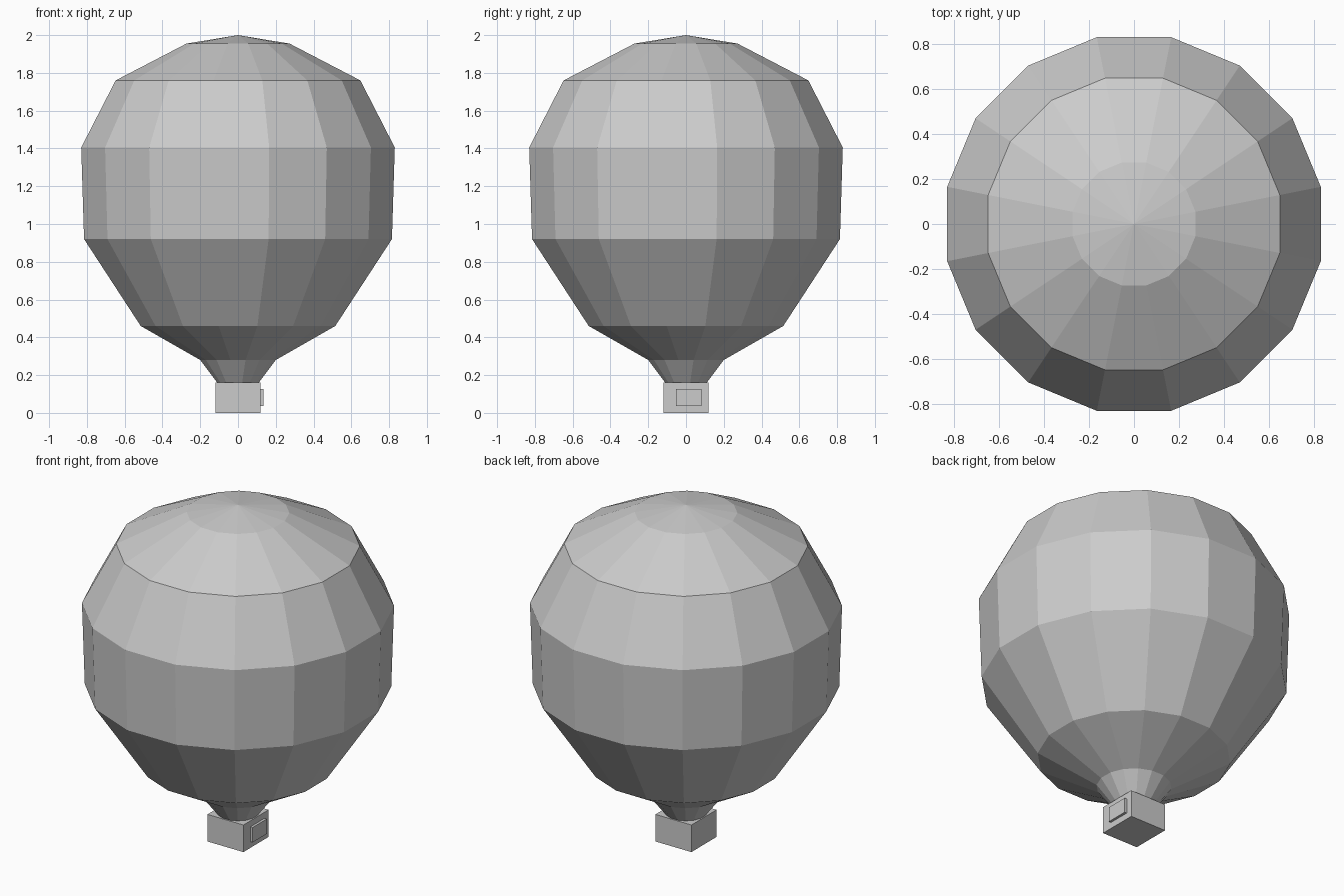
import bpy, bmesh, math
from mathutils import Matrix, Vector

if "Cube" in bpy.data.objects:
    bpy.data.objects.remove(bpy.data.objects["Cube"])

SIDES = 16


def finish(bm, name):
    bmesh.ops.recalc_face_normals(bm, faces=bm.faces)
    mesh = bpy.data.meshes.new(name)
    bm.to_mesh(mesh)
    bm.free()
    obj = bpy.data.objects.new(name, mesh)
    bpy.context.collection.objects.link(obj)
    return obj


def lathe(name, profile, top_z):
    """Faceted body of revolution; profile is (flat-to-centre distance, z), bottom up."""
    bm = bmesh.new()
    rings = []
    for dist, z in profile:
        r = dist / math.cos(math.pi / SIDES)
        angles = [(i + 0.5) * math.tau / SIDES for i in range(SIDES)]
        rings.append([bm.verts.new((r * math.cos(a), r * math.sin(a), z)) for a in angles])
    tip = bm.verts.new((0, 0, top_z))
    for i in range(SIDES):
        j = (i + 1) % SIDES
        for low, high in zip(rings, rings[1:]):
            bm.faces.new((low[i], low[j], high[j], high[i]))
        bm.faces.new((rings[-1][i], rings[-1][j], tip))
    bm.faces.new(rings[0])
    return finish(bm, name)


def box(name, low, high):
    low, high = Vector(low), Vector(high)
    bm = bmesh.new()
    matrix = Matrix.Translation((low + high) / 2) @ Matrix.Diagonal((*(high - low), 1))
    bmesh.ops.create_cube(bm, size=1, matrix=matrix)
    return finish(bm, name)


# Balloon envelope, from the neck up to the crown
lathe("envelope", [(0.11, 0.16), (0.20, 0.28), (0.515, 0.46), (0.815, 0.92),
                   (0.83, 1.405), (0.648, 1.76), (0.273, 1.955)], 2.0)

# Basket with a raised panel on its right side
box("basket", (-0.119, -0.119, 0), (0.119, 0.119, 0.162))
box("basket_panel", (0.11, -0.053, 0.037), (0.134, 0.081, 0.126))
